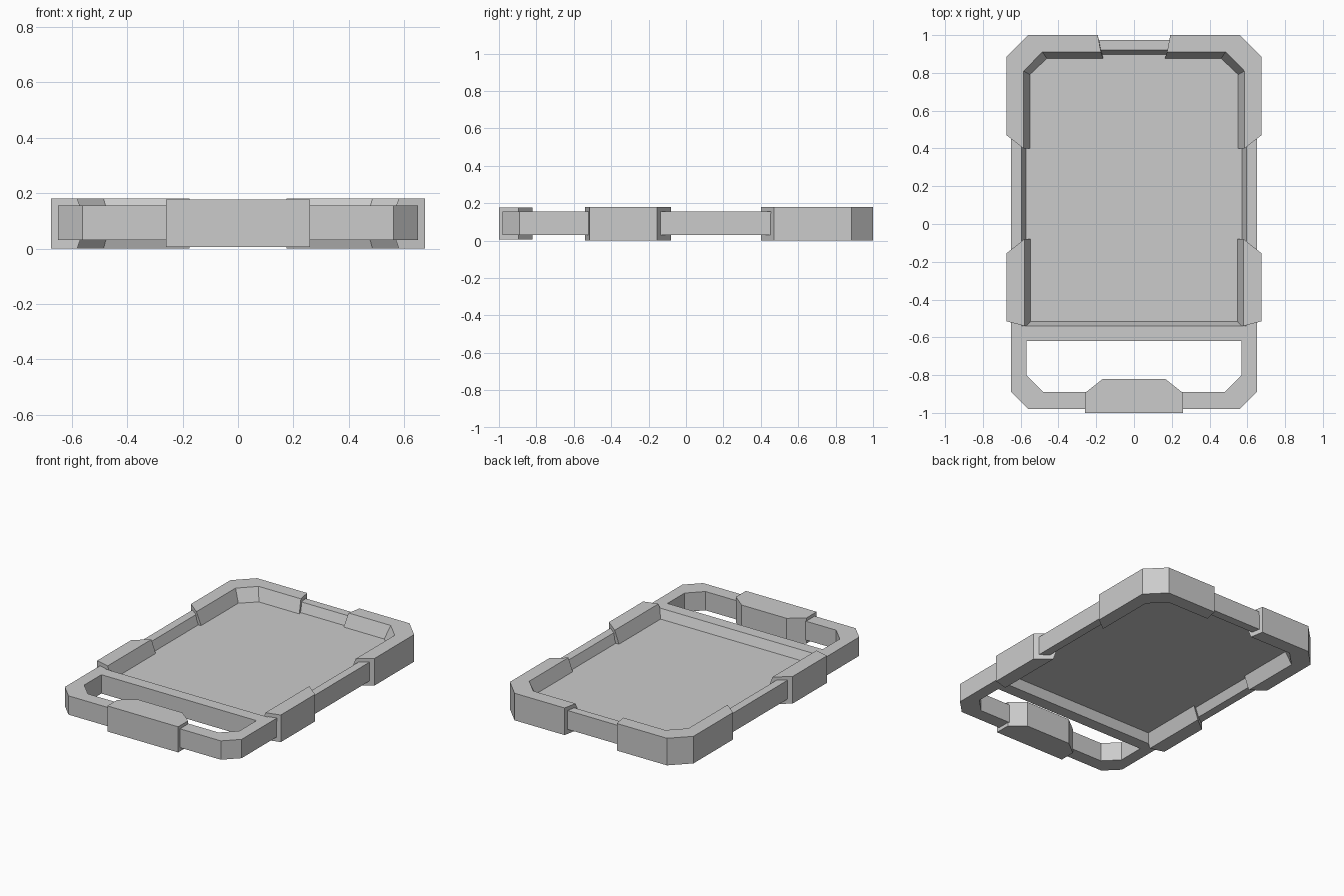
import bpy, bmesh

if "Cube" in bpy.data.objects:
    bpy.data.objects.remove(bpy.data.objects["Cube"])

MID = 0.092  # height of the panel's centre plane


def finish(name, bm, mirror=False):
    bmesh.ops.recalc_face_normals(bm, faces=bm.faces)
    me = bpy.data.meshes.new(name)
    bm.to_mesh(me)
    bm.free()
    ob = bpy.data.objects.new(name, me)
    bpy.context.collection.objects.link(ob)
    if mirror:
        ob.modifiers.new("Mirror", 'MIRROR').use_mirror_merge = False
    return ob


def band(name, outer, inner, lip, z0, z1, closed=False, mirror=False):
    """Sweep a section along matching outer / inner / lip polylines."""
    bm = bmesh.new()
    rings = []
    for i, (o, n) in enumerate(zip(outer, inner)):
        pts = [(*o, z0), (*o, z1), (*n, z1)]
        if lip:
            pts.append((*lip[i], MID))
        pts.append((*n, z0))
        rings.append([bm.verts.new(p) for p in pts])
    k = len(rings[0])
    pairs = list(zip(rings, rings[1:]))
    if closed:
        pairs.append((rings[-1], rings[0]))
    for a, b in pairs:
        for j in range(k):
            bm.faces.new((a[j], a[(j + 1) % k], b[(j + 1) % k], b[j]))
    if not closed:
        bm.faces.new(rings[0])
        bm.faces.new(rings[-1])
    return finish(name, bm, mirror)


def prism(name, outline, z0, z1):
    bm = bmesh.new()
    f = bm.faces.new([bm.verts.new((x, y, z0)) for x, y in outline])
    top = bmesh.ops.extrude_face_region(bm, geom=[f])["geom"]
    vs = [v for v in top if isinstance(v, bmesh.types.BMVert)]
    bmesh.ops.translate(bm, verts=vs, vec=(0, 0, z1 - z0))
    return finish(name, bm)


def sym(pts):
    """Append the x-mirrored points in reverse order."""
    return pts + [(-x, y) for x, y in reversed(pts)]


# Bevelled frame around the panel
band("frame",
     sym([(-.65, -.62), (-.65, .86), (-.535, .975)]),
     sym([(-.595, -.54), (-.595, .80), (-.475, .92)]),
     sym([(-.57, -.515), (-.57, .79), (-.46, .895)]),
     .03, .155, closed=True)

# Carry handle loop
band("handle",
     sym([(-.65, -.62), (-.65, -.89), (-.56, -.98)]),
     sym([(-.57, -.62), (-.57, -.80), (-.48, -.89)]),
     None, .03, .155)

# Thicker grip on the handle
prism("handle_grip", sym([(-.26, -1.0), (-.26, -.895), (-.165, -.82)]), .006, .176)

# Flat panel
prism("panel", sym([(-.58, -.53), (-.58, .82), (-.50, .90)]), MID - .004, MID + .004)

# Bumpers round the top corners
band("corner_bumper",
     [(-.675, .47), (-.675, .885), (-.56, 1.0), (-.192, 1.0)],
     [(-.585, .40), (-.585, .81), (-.485, .91), (-.175, .91)],
     [(-.55, .40), (-.55, .79), (-.46, .875), (-.163, .875)],
     0, .18, mirror=True)

# Bumpers on the lower sides
band("side_bumper",
     [(-.675, -.515), (-.675, -.155)],
     [(-.58, -.54), (-.58, -.08)],
     [(-.547, -.54), (-.547, -.08)],
     0, .18, mirror=True)
